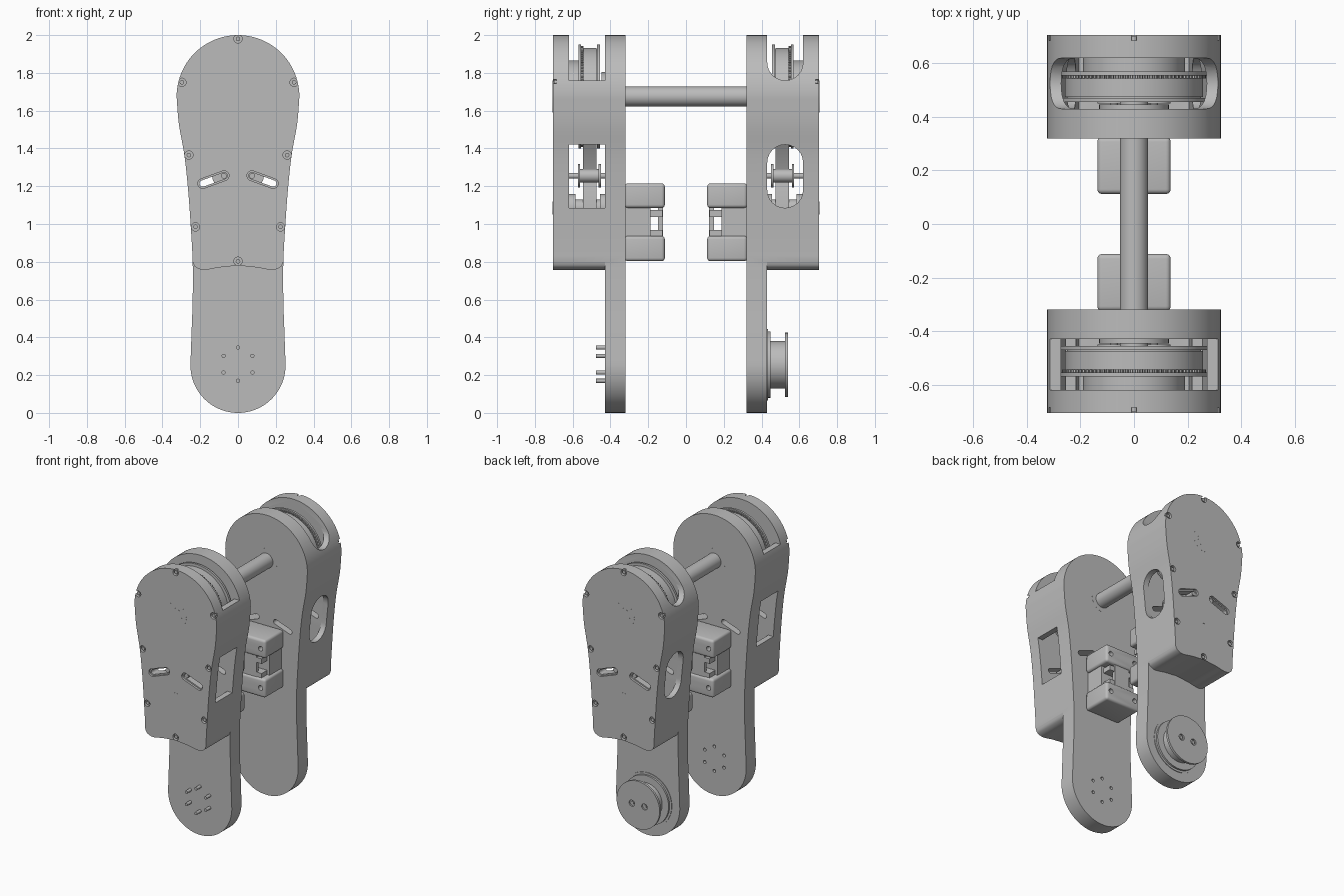
import bpy, bmesh, math
from mathutils import Vector

if "Cube" in bpy.data.objects:
    bpy.data.objects.remove(bpy.data.objects["Cube"], do_unlink=True)

grey = bpy.data.materials.new("plain grey")
grey.use_nodes = True
COLOUR = (0.5, 0.5, 0.5, 1)
grey.diffuse_color = COLOUR
grey.node_tree.nodes["Principled BSDF"].inputs["Base Color"].default_value = COLOUR


# ---- helpers ----
def finish(bm, name):
    bmesh.ops.recalc_face_normals(bm, faces=bm.faces)
    mesh = bpy.data.meshes.new(name)
    bm.to_mesh(mesh)
    bm.free()
    mesh.materials.append(grey)
    ob = bpy.data.objects.new(name, mesh)
    bpy.context.collection.objects.link(ob)
    return ob


def prism(name, pts, a, b, axis="y"):
    """Extrude a profile between a and b: (x, z) along y, or (y, z) along x."""
    bm = bmesh.new()
    place = (lambda p, d: (p[0], d, p[1])) if axis == "y" else (lambda p, d: (d, p[0], p[1]))
    face = bm.faces.new([bm.verts.new(place(p, a)) for p in pts])
    ext = bmesh.ops.extrude_face_region(bm, geom=[face])
    move = Vector(place((0, 0), b - a))
    bmesh.ops.translate(bm, vec=move, verts=[g for g in ext["geom"] if isinstance(g, bmesh.types.BMVert)])
    return finish(bm, name)


def arc(cx, cz, r, start, end, n):
    angles = [math.radians(start + (end - start) * i / n) for i in range(n + 1)]
    return [(cx + r * math.cos(t), cz + r * math.sin(t)) for t in angles]


def disc(name, x, z, r, a, b, n=48):
    return prism(name, arc(x, z, r, 0, 360, n)[:-1], a, b)


def stadium(cx, cz, half, r, tilt, n=12):
    t = math.radians(tilt)
    dx, dz = half * math.cos(t), half * math.sin(t)
    return (arc(cx + dx, cz + dz, r, tilt - 90, tilt + 90, n)
            + arc(cx - dx, cz - dz, r, tilt + 90, tilt + 270, n))


def rect(y0, y1, z0, z1):
    return [(y0, z0), (y1, z0), (y1, z1), (y0, z1)]


def box(name, x0, x1, y0, y1, z0, z1, bevel=0):
    ob = prism(name, rect(x0, x1, z0, z1), y0, y1)
    if bevel:
        mod = ob.modifiers.new("rounding", "BEVEL")
        mod.width, mod.segments = bevel, 4
        bake(ob)
    return ob


def bake(ob):
    graph = bpy.context.evaluated_depsgraph_get()
    mesh = bpy.data.meshes.new_from_object(ob.evaluated_get(graph))
    ob.modifiers.clear()
    ob.data = mesh


def combine(ob, tools, operation="DIFFERENCE"):
    for tool in tools:
        mod = ob.modifiers.new(operation, "BOOLEAN")
        mod.operation, mod.object, mod.solver = operation, tool, "EXACT"
    bake(ob)
    for tool in tools:
        bpy.data.objects.remove(tool, do_unlink=True)


def spline(knots, n=6):
    """Smooth curve through the knots."""
    v = [Vector(k) for k in knots]
    v = [v[0]] + v + [v[-1]]
    out = []
    for i in range(1, len(v) - 2):
        p, a, b, q = v[i - 1:i + 3]
        for k in range(n):
            t = k / n
            out.append(tuple(0.5 * (2 * a + (b - p) * t + (2 * p - 5 * a + 4 * b - q) * t * t
                                    + (3 * a - p - 3 * b + q) * t ** 3)))
    return out + [tuple(knots[-1])]


def mirrored(right):
    """Close a right-hand half profile that starts and ends on x = 0."""
    return right + [(-x, z) for x, z in right[-2:0:-1]]


# ---- shared profiles ----
HIP, TIP = 1.675, 0.252
flank = spline([(.325, HIP), (.313, 1.53), (.284, 1.365), (.264, 1.18), (.25, .985),
                (.24, .8), (.24, .6), (.245, .45), (.252, TIP)])
crown = arc(0, HIP, .325, 90, 0, 24)[:-1]
arm_profile = mirrored(crown + flank + arc(0, TIP, .252, 0, -90, 20)[1:])
upper_flank = flank[:31]
tail = spline([(.24, .8), (.225, .772), (.18, .757), (.1, .77), (0, .78)])[1:]
case_profile = mirrored(crown + upper_flank + tail)
inner = [(x - .04, z) for x, z in upper_flank if z > .9]
cavity_profile = mirrored(arc(0, HIP, .285, 90, 0, 24)[:-1] + inner + [(0, inner[-1][1])])
belt_half = (arc(0, HIP, .258, 90, -45, 24) + [(.04, 1.29), (.03, 1.25), (.035, 1.2)]
             + arc(0, 1.085, .055, 0, -90, 8))
belt_profile = mirrored(belt_half)
SCREWS = [(0, 1.98), (0, .803)] + [(m * x, z) for m in (-1, 1)
                                  for x, z in ((.297, 1.75), (.26, 1.365), (.225, .985))]
RING = arc(0, .258, .088, 30, 330, 5)

for s, side in ((-1, "front"), (1, "back")):
    # ---- leg shell: arm plate joined to hollow case ----
    shell = prism(side + "_leg_shell", arm_profile, s * .32, s * .43)
    combine(shell, [prism("case", case_profile, s * .43, s * .705)], "UNION")
    cutters = [prism("cavity", cavity_profile, s * .43, s * .62)]
    if s < 0:
        openings = [rect(-.62, -.43, 1.085, 1.42), rect(-.62, -.43, 1.76, 2.1)]
    else:
        openings = [stadium(.525, 1.2525, .0725, .095, 90), stadium(.525, 1.955, .1, .095, 90)]
    cutters += [prism("opening", o, -.5, .5, "x") for o in openings]
    for m in (-1, 1):
        tilt = -20 * m
        cutters.append(prism("slot", stadium(m * .13, 1.235, .06, .017, tilt), s * .2, s * .8))
        cutters.append(prism("slot_rim", stadium(m * .13, 1.235, .06, .026, tilt), s * .69, s * .8))
    cutters += [disc("screw_hole", x, z, .022, s * .685, s * .8, 24) for x, z in SCREWS]
    if s < 0:
        cutters += [disc("pin_hole", x, z, .011, -.35, -.3, 16) for x, z in RING]
    combine(shell, cutters)
    for x, z in SCREWS:
        disc(side + "_case_screw", x, z, .012, s * .68, s * .7, 16)

    # ---- drive pulley, belt and idlers inside the case ----
    for r, a, b in ((.25, .46, .565), (.275, .455, .47), (.275, .555, .57),
                    (.19, .57, .62), (.13, .43, .447), (.05, .43, .706)):
        disc(side + "_large_pulley", 0, HIP, r, s * a, s * b, 72)
    disc(side + "_pulley_bearing", 0, HIP, .085, s * .69, s * .7055)
    disc(side + "_inner_bearing", 0, HIP, .085, s * .3195, s * .34)
    for i in range(90):
        x, z = arc(0, HIP, .262, i * 4, i * 4, 1)[0]
        disc(side + "_pulley_tooth", x, z, .006, s * .543, s * .557, 6)
    bm = bmesh.new()
    rows = [[bm.verts.new((x, s * y, z)) for x, z in belt_profile] for y in (.475, .545)]
    for i in range(len(belt_profile)):
        bm.faces.new((rows[0][i - 1], rows[0][i], rows[1][i], rows[1][i - 1]))
    belt = finish(bm, side + "_drive_belt")
    belt.modifiers.new("thickness", "SOLIDIFY").thickness = .012
    bake(belt)
    for r, a, b in ((.045, .43, .62), (.075, .43, .455), (.075, .585, .62)):
        disc(side + "_motor_pulley", 0, 1.085, r, s * a, s * b)
    disc(side + "_motor_bearing", 0, 1.085, .035, s * .69, s * .7055)
    for m in (-1, 1):
        for r, a, b in ((.015, .4, .69), (.035, .46, .56), (.062, .45, .462), (.062, .56, .572)):
            disc(side + "_idler", m * .075, 1.255, r, s * a, s * b, 32)

    # ---- motor with end caps ----
    for z0, z1 in ((.803, .937), (1.085, 1.215)):
        cap = box(side + "_motor_cap", -.137, .137, s * .112, s * .325, z0, z1, .018)
        combine(cap, [disc("cap_hole", m * .1, (z0 + z1) / 2, .017, s * .1, s * .15, 20) for m in (-1, 1)])
    box(side + "_motor_body", -.12, .12, s * .187, s * .325, .92, 1.1)
    box(side + "_motor_bridge", -.06, .06, s * .122, s * .147, .92, 1.1)
    for z in (.95, 1.055):
        box(side + "_motor_rib", -.1, .1, s * .125, s * .2, z - .018, z + .018)

# ---- hip shaft linking both legs ----
disc("hip_shaft", 0, HIP, .053, -.46, .46)

# ---- front pins and back knee drum ----
for x, z in RING:
    disc("knee_pin", x, z, .011, -.477, -.42, 16)
for r, a, b in ((.19, .42, .434), (.175, .43, .447), (.125, .44, .53)):
    disc("knee_drum", 0, .255, r, a, b, 64)
drum_face = disc("knee_drum_face", 0, .255, .17, .525, .541, 64)
combine(drum_face, [disc("drum_hole", m * .05, .255, .022, .53, .6, 24) for m in (-1, 1)])
for m in (-1, 1):
    disc("drum_screw", m * .05, .255, .012, .525, .537, 16)

# ---- smooth curved sides, keep edges crisp ----
bpy.ops.object.select_all(action="DESELECT")
for ob in bpy.context.collection.objects:
    if ob.type == "MESH":
        ob.select_set(True)
        bpy.context.view_layer.objects.active = ob
bpy.ops.object.shade_smooth_by_angle(angle=math.radians(30))
